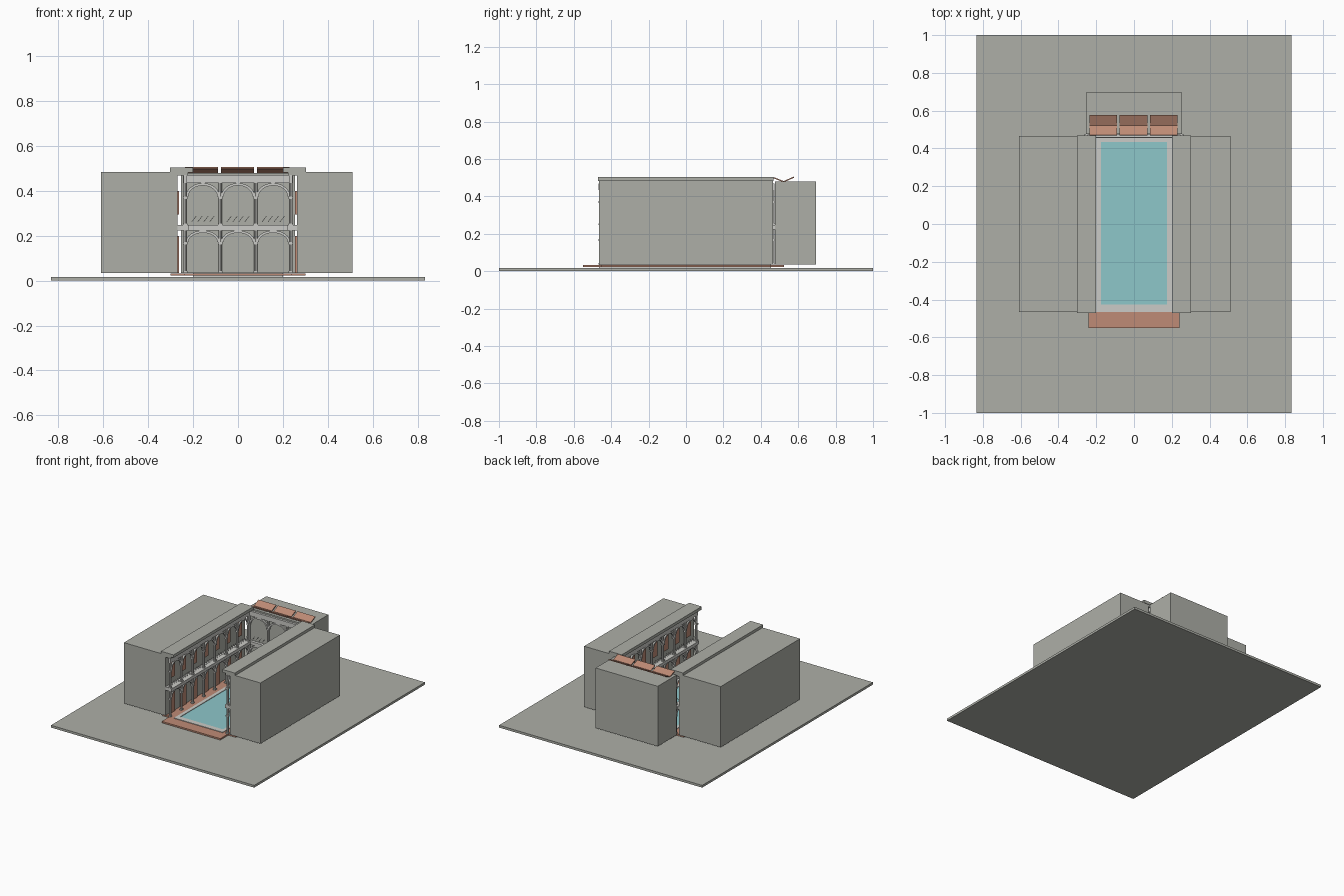
import bpy, bmesh, math
from mathutils import Matrix, Vector

if "Cube" in bpy.data.objects:
    bpy.data.objects.remove(bpy.data.objects["Cube"])


def mat(name, c):
    m = bpy.data.materials.new(name)
    m.diffuse_color = (*c, 1)
    m.use_nodes = True
    m.node_tree.nodes["Principled BSDF"].inputs["Base Color"].default_value = m.diffuse_color
    return m


STONE = mat("grey stone", (0.42, 0.43, 0.39))
PALE = mat("pale stone", (0.60, 0.60, 0.57))
CLAY = mat("terracotta", (0.52, 0.26, 0.18))
WATER = mat("pool water", (0.27, 0.57, 0.59))


def finish(bm, name, m, xf=None):
    if xf is not None:
        bm.transform(xf)
    bmesh.ops.recalc_face_normals(bm, faces=bm.faces[:])
    me = bpy.data.meshes.new(name)
    bm.to_mesh(me)
    bm.free()
    me.materials.append(m)
    ob = bpy.data.objects.new(name, me)
    bpy.context.collection.objects.link(ob)
    return ob


def add_box(bm, x0, x1, y0, y1, z0, z1):
    c = Vector(((x0 + x1) / 2, (y0 + y1) / 2, (z0 + z1) / 2))
    s = Matrix.Diagonal((x1 - x0, y1 - y0, z1 - z0, 1))
    return bmesh.ops.create_cube(bm, size=1, matrix=Matrix.Translation(c) @ s)


def box(name, m, *d):
    bm = bmesh.new()
    add_box(bm, *d)
    return finish(bm, name, m)


def add_prism(bm, pts, y0, y1):
    # closed profile in xz, extruded along y
    a = [bm.verts.new((x, y0, z)) for x, z in pts]
    b = [bm.verts.new((x, y1, z)) for x, z in pts]
    n = len(pts)
    bm.faces.new(a)
    bm.faces.new(b)
    for i in range(n):
        j = (i + 1) % n
        bm.faces.new((a[i], a[j], b[j], b[i]))


def add_arch(bm, cx, w, spring, rise, t, y0, y1, n=12):
    # half-ellipse ring made of short wedge segments
    def p(r, h, i):
        a = math.pi * i / n
        return (cx + r * math.cos(a), spring + h * math.sin(a))
    for i in range(n):
        add_prism(bm, [p(w, rise, i), p(w, rise, i + 1),
                       p(w - t, rise - t, i + 1), p(w - t, rise - t, i)], y0, y1)


STOREYS = [(0.035, 0.172, 0.224), (0.247, 0.375, 0.435)]   # base, spring, crown


def arcade(name, n, length, xf):
    # two-storey arcade along local x, court side facing local -y
    bay = length / n
    cols, arches, rails = bmesh.new(), bmesh.new(), bmesh.new()
    for base, spring, crown in STOREYS:
        for i in range(n + 1):
            x = -length / 2 + i * bay
            bmesh.ops.create_cone(
                cols, cap_ends=True, segments=8, radius1=0.008, radius2=0.008,
                depth=crown - base,
                matrix=Matrix.Translation((x, 0, (base + crown) / 2)))
            add_box(cols, x - .01, x + .01, -.009, .009, base, base + .008)
            add_box(cols, x - .01, x + .01, -.009, .009, spring - .01, spring)
        for i in range(n):
            x = -length / 2 + (i + .5) * bay
            add_arch(arches, x, bay / 2 - .003, spring, crown - spring, .011, -.006, .006)
    # slanted balcony bars
    for i in range(n):
        x = -length / 2 + (i + .5) * bay
        for k in range(4):
            u = x + (k - 1.5) * bay * .17
            add_prism(rails, [(u - .011, .262), (u - .008, .262),
                              (u + .012, .288), (u + .009, .288)], -.003, 0)
    finish(cols, name + "_columns", PALE, xf)
    finish(arches, name + "_arches", PALE, xf)
    finish(rails, name + "_balcony_bars", PALE, xf)
    # top beam
    bm = bmesh.new()
    add_box(bm, -length / 2 - .01, length / 2 + .01, -.008, .008, .435, .47)
    finish(bm, name + "_top_beam", PALE, xf)


# ground and building masses
box("ground_slab", STONE, -.833, .833, -1, 1, 0, .017)
box("left_building", STONE, -.61, -.27, -.465, .465, .035, .485)
box("right_building", STONE, .262, .51, -.465, .465, .035, .485)
box("back_building", STONE, -.255, .255, .476, .695, .035, .48)

# terracotta paving around the pool
box("front_paving", CLAY, -.24, .24, -.55, -.455, .022, .033)
box("back_paving", CLAY, -.24, .24, .445, .525, .022, .033)
for s, side in ((-1, "left"), (1, "right")):
    a, b = sorted((s * .2, s * .3))
    box(side + "_paving", CLAY, a, b, -.455, .455, .022, .033)

# pool with rim
box("pool_water", WATER, -.178, .178, -.43, .44, .017, .033)
bm = bmesh.new()
add_box(bm, -.2, -.175, -.465, .455, .017, .037)
add_box(bm, .175, .2, -.465, .455, .017, .037)
add_box(bm, -.175, .175, -.465, -.425, .017, .037)
add_box(bm, -.175, .175, .435, .455, .017, .037)
finish(bm, "pool_rim", PALE)

# arcades on three sides
arcade("back_arcade", 3, .47, Matrix.Translation((0, .466, 0)))
box("back_balcony_slab", PALE, -.262, .262, .455, .476, .224, .247)
for s, side in ((-1, "left"), (1, "right")):
    xf = Matrix.Translation((s * .235, 0, 0)) @ Matrix.Rotation(-s * math.pi / 2, 4, 'Z')
    arcade(side + "_arcade", 7, .915, xf)
    wall = -.27 if s < 0 else .262
    a, b = sorted((s * .218, wall))
    box(side + "_balcony_slab", PALE, a, b, -.465, .465, .224, .247)
    # roof strip over the gallery
    a, b = sorted((s * .2, s * .303))
    box(side + "_roof_strip", STONE, a, b, -.47, .468, .483, .505)
    a, b = sorted((s * .222, wall))
    box(side + "_gallery_ceiling", STONE, a, b, -.465, .465, .468, .483)
    # doors below and shutters above on the gallery wall
    doors, shutters = bmesh.new(), bmesh.new()
    a, b = sorted((wall, wall - s * .008))
    for i in range(7):
        y = (i - 3) * .915 / 7
        add_box(doors, a, b, y - .03, y + .03, .035, .2)
        add_box(shutters, a, b, y - .027, y + .027, .295, .4)
    finish(doors, side + "_doors", CLAY)
    finish(shutters, side + "_shutters", CLAY)

# three V-shaped roof panels on the back building
for i, x in enumerate((-.1625, -.0025, .1575)):
    bm = bmesh.new()
    add_prism(bm, [(.468, .497), (.522, .475), (.578, .5),
                   (.576, .506), (.522, .482), (.47, .503)], -.073, .073)
    # profile plane xz turned so it runs along y
    xf = Matrix.Translation((x, 0, 0)) @ Matrix.Rotation(math.pi / 2, 4, 'Z')
    finish(bm, "roof_panel_%d" % (i + 1), CLAY, xf)
